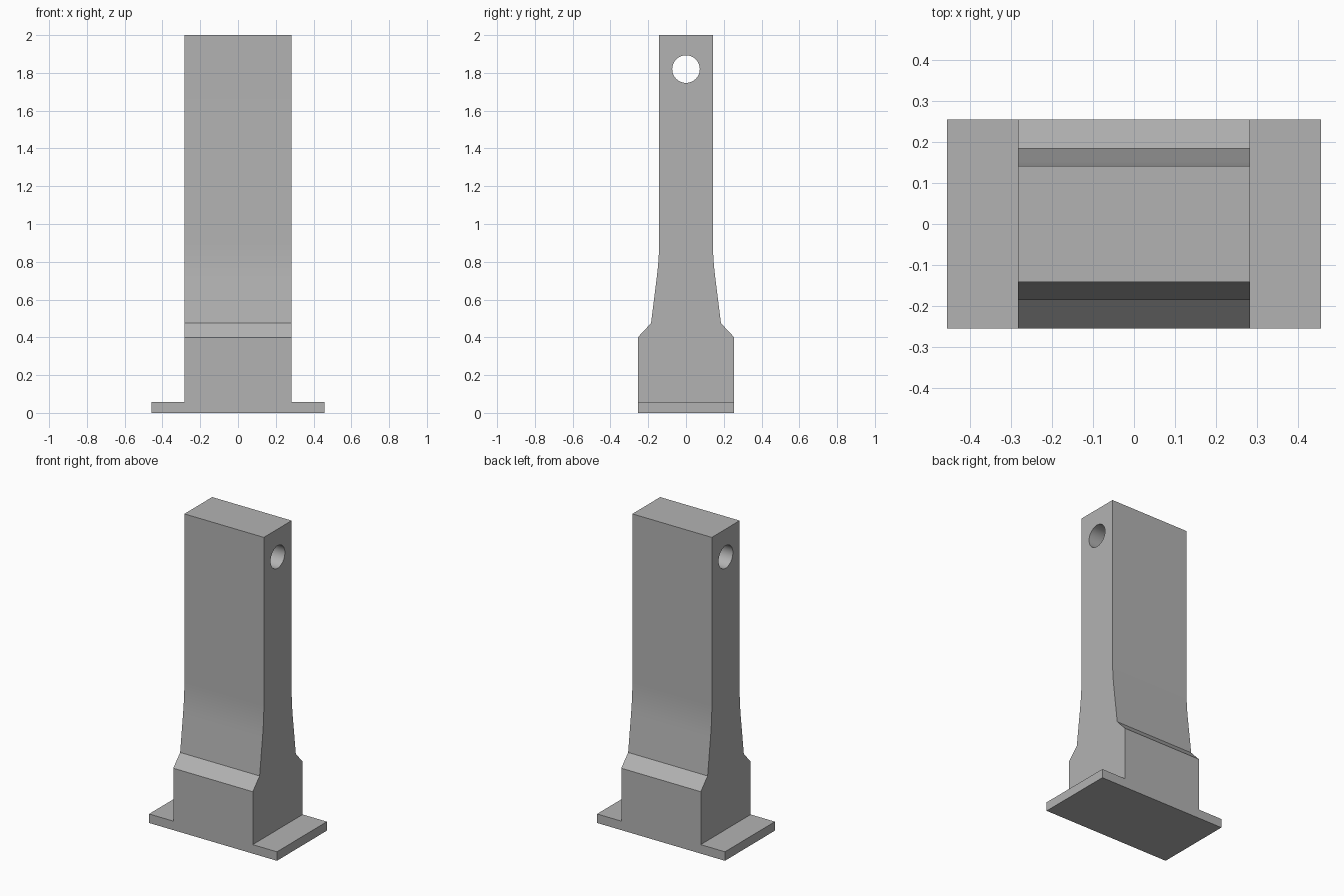
import bpy
import bmesh
import math
from mathutils import Vector

cube = bpy.data.objects.get("Cube")
if cube:
    bpy.data.objects.remove(cube, do_unlink=True)

# Colour
grey = bpy.data.materials.new("plain grey")
grey.use_nodes = True
colour = (0.45, 0.45, 0.45, 1)
grey.diffuse_color = colour
grey.node_tree.nodes["Principled BSDF"].inputs["Base Color"].default_value = colour


def extrude_x(name, profile, half_width):
    """Solid made by sweeping a (y, z) profile along x."""
    bm = bmesh.new()
    face = bm.faces.new([bm.verts.new((-half_width, y, z)) for y, z in profile])
    swept = bmesh.ops.extrude_face_region(bm, geom=[face])["geom"]
    moved = [v for v in swept if isinstance(v, bmesh.types.BMVert)]
    bmesh.ops.translate(bm, verts=moved, vec=(2 * half_width, 0, 0))
    bmesh.ops.recalc_face_normals(bm, faces=bm.faces[:])
    mesh = bpy.data.meshes.new(name)
    bm.to_mesh(mesh)
    bm.free()
    obj = bpy.data.objects.new(name, mesh)
    bpy.context.collection.objects.link(obj)
    mesh.materials.append(grey)
    return obj


def combine(obj, other, operation):
    """Apply a boolean, then drop the operand."""
    mod = obj.modifiers.new(operation.lower(), 'BOOLEAN')
    mod.operation = operation
    mod.solver = 'EXACT'
    mod.object = other
    bpy.context.view_layer.objects.active = obj
    bpy.ops.object.modifier_apply(modifier=mod.name)
    bpy.data.objects.remove(other, do_unlink=True)


DEPTH = 0.255      # half depth of the foot
SHAFT = 0.142      # half depth of the upright
WIDTH = 0.284      # half width of the upright

# Gentle blend where the flare meets the straight shaft
shoulder = Vector((0.185, 0.475))
corner = Vector((SHAFT, 0.82))
start = corner + (shoulder - corner).normalized() * 0.1
end = corner + Vector((0, 0.1))
blend = []
for i in range(9):
    t = i / 8
    blend.append(start * (1 - t) ** 2 + corner * 2 * t * (1 - t) + end * t ** 2)

# Upright: mirrored side profile with chamfered foot, flare and shaft
half = [(DEPTH, 0), (DEPTH, 0.4), tuple(shoulder)]
half += [tuple(p) for p in blend] + [(SHAFT, 2)]
upright = extrude_x("upright", half + [(-y, z) for y, z in reversed(half)], WIDTH)

# Base plate, flush with the foot front and back
plate = extrude_x("base_plate", [(-DEPTH, 0), (DEPTH, 0), (DEPTH, 0.058), (-DEPTH, 0.058)], 0.457)
combine(upright, plate, 'UNION')

# Pin hole through the top
ring = [math.tau * i / 48 for i in range(48)]
pin = extrude_x("pin_hole_cutter",
                [(0.073 * math.cos(a), 1.82 + 0.073 * math.sin(a)) for a in ring], 0.5)
pin.hide_render = True
combine(upright, pin, 'DIFFERENCE')

# Smooth the blend and hole, keep hard edges
upright.name = "upright_with_base"
bpy.ops.object.select_all(action='DESELECT')
upright.select_set(True)
bpy.context.view_layer.objects.active = upright
bpy.ops.object.shade_smooth_by_angle(angle=math.radians(20))
